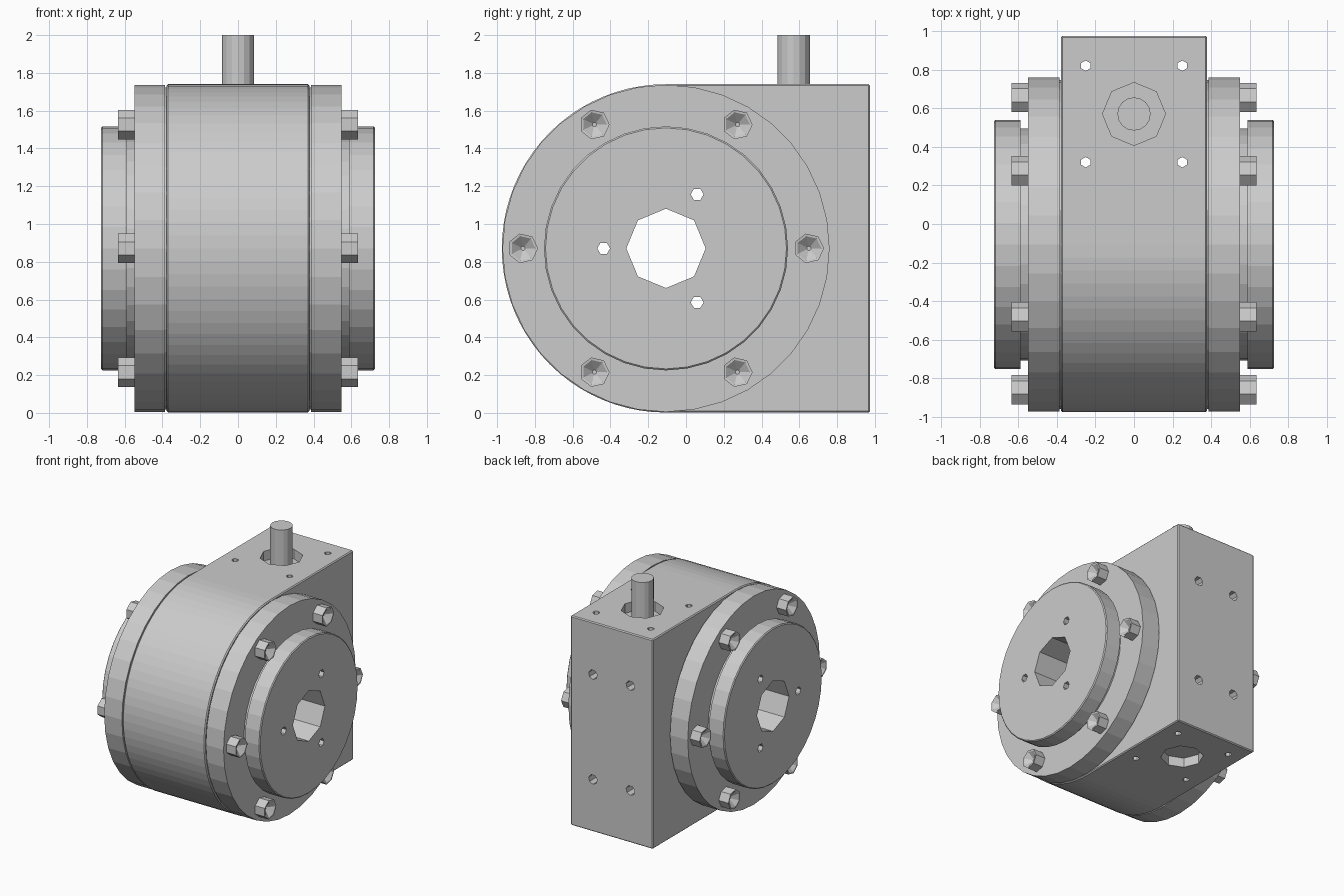
import bpy, bmesh, math
from mathutils import Matrix, Vector

if "Cube" in bpy.data.objects:
    bpy.data.objects.remove(bpy.data.objects["Cube"])

CY, CZ, R = -0.106, 0.871, 0.869   # output axis and housing radius
SHAFT_Y = 0.57


def make_object(name, bm):
    bmesh.ops.recalc_face_normals(bm, faces=bm.faces)
    mesh = bpy.data.meshes.new(name)
    bm.to_mesh(mesh)
    bm.free()
    ob = bpy.data.objects.new(name, mesh)
    bpy.context.collection.objects.link(ob)
    return ob


def add_cylinder(bm, centre, axis, radius, depth, sides):
    rot = Vector((0, 0, 1)).rotation_difference(Vector(axis)).to_matrix().to_4x4()
    bmesh.ops.create_cone(bm, cap_ends=True, segments=sides, radius1=radius,
                          radius2=radius, depth=depth,
                          matrix=Matrix.Translation(centre) @ rot)


def lathe_x(bm, profile, y, z, sides, side=1, closed=False):
    """Revolve (x, radius) points around an axis parallel to x."""
    rings = []
    for x, r in profile:
        rings.append([bm.verts.new((side * x,
                                    y + r * math.cos(2 * math.pi * i / sides),
                                    z + r * math.sin(2 * math.pi * i / sides)))
                      for i in range(sides)])
    pairs = list(zip(rings, rings[1:]))
    if closed:
        pairs.append((rings[-1], rings[0]))
    else:
        bm.faces.new(rings[0])
        bm.faces.new(rings[-1])
    for a, b in pairs:
        for i in range(sides):
            j = (i + 1) % sides
            bm.faces.new((a[i], a[j], b[j], b[i]))


def cut(ob, cutter):
    mod = ob.modifiers.new("cut", 'BOOLEAN')
    mod.operation = 'DIFFERENCE'
    mod.solver = 'EXACT'
    mod.object = cutter
    bpy.context.view_layer.objects.active = ob
    bpy.ops.object.modifier_apply(modifier=mod.name)


# Housing: half-round front, square back
bm = bmesh.new()
outline = [(0.975, CZ - R), (0.975, CZ + R)]
outline += [(CY + R * math.cos(a), CZ + R * math.sin(a))
            for a in (math.pi / 2 + math.pi * i / 40 for i in range(41))]
face = bm.faces.new([bm.verts.new((-0.378, y, z)) for y, z in outline])
ext = bmesh.ops.extrude_face_region(bm, geom=[face])
bmesh.ops.translate(bm, vec=(0.756, 0, 0),
                    verts=[v for v in ext['geom'] if isinstance(v, bmesh.types.BMVert)])
bmesh.ops.recalc_face_normals(bm, faces=bm.faces)
sharp = [e for e in bm.edges if e.calc_face_angle(0) > 0.5]
bmesh.ops.bevel(bm, geom=sharp, offset=0.008, segments=1, affect='EDGES')
housing = make_object("housing", bm)

# Cutter for the main bore and three through holes
bm = bmesh.new()
add_cylinder(bm, (0, CY, CZ), (1, 0, 0), 0.21, 2, 8)
for k in range(3):
    a = math.radians(60 + 120 * k)
    add_cylinder(bm, (0, CY + 0.33 * math.cos(a), CZ + 0.33 * math.sin(a)),
                 (1, 0, 0), 0.034, 2, 6)
bore_cutter = make_object("bore_cutter", bm)

# Cutter for shaft recesses, top/bottom screw holes and back screw holes
bm = bmesh.new()
for z in (CZ - R, CZ + R):
    add_cylinder(bm, (0, SHAFT_Y, z), (0, 0, 1), 0.163, 0.16, 8)
for x in (-0.25, 0.25):
    for y in (0.32, 0.82):
        add_cylinder(bm, (x, y, CZ), (0, 0, 1), 0.027, 3, 6)
for x in (-0.172, 0.172):
    for z in (0.435, 1.305):
        add_cylinder(bm, (x, 0.975, z), (0, 1, 0), 0.04, 0.2, 7)
hole_cutter = make_object("hole_cutter", bm)

cut(housing, bore_cutter)
cut(housing, hole_cutter)

# Covers, output hubs and bolts on both sides
for side, label in ((1, "right"), (-1, "left")):
    bm = bmesh.new()
    lathe_x(bm, [(0.37, 0.59), (0.37, 0.852), (0.386, 0.852), (0.386, R - 0.003),
                 (0.548, R - 0.003), (0.548, 0.59)], CY, CZ, 36, side, closed=True)
    make_object(label + "_cover", bm)

    bm = bmesh.new()
    lathe_x(bm, [(0.378, 0.6), (0.588, 0.6), (0.588, 0.646), (0.718, 0.646),
                 (0.725, 0.638)], CY, CZ, 36, side)
    cut(make_object(label + "_output_hub", bm), bore_cutter)

    bm = bmesh.new()
    for k in range(6):
        a = math.radians(60 * k)
        lathe_x(bm, [(0.54, 0.08), (0.635, 0.08), (0.633, 0.066), (0.59, 0.012)],
                CY + 0.757 * math.cos(a), CZ + 0.757 * math.sin(a), 7, side)
    make_object(label + "_bolts", bm)

# Input shaft
bm = bmesh.new()
lathe_len = 2.0 - 1.6
add_cylinder(bm, (0, SHAFT_Y, 1.6 + lathe_len / 2), (0, 0, 1), 0.086, lathe_len, 16)
make_object("input_shaft", bm)

for helper in (bore_cutter, hole_cutter):
    bpy.data.objects.remove(helper, do_unlink=True)
